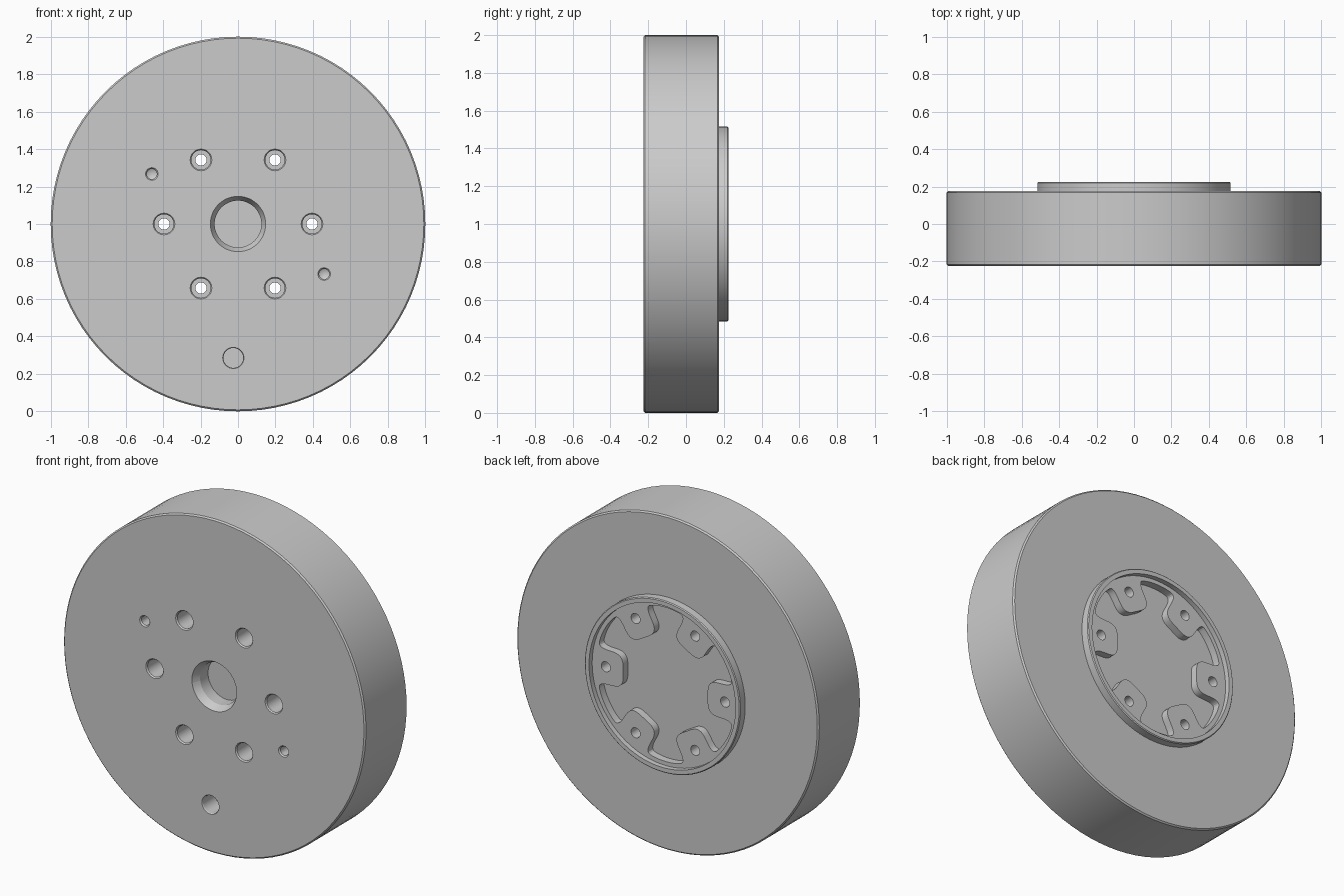
import bpy, bmesh, math
from mathutils import Vector

if "Cube" in bpy.data.objects:
    bpy.data.objects.remove(bpy.data.objects["Cube"])

CZ = 1.0  # height of the wheel axis


def make_object(name, bm):
    bmesh.ops.recalc_face_normals(bm, faces=bm.faces[:])
    mesh = bpy.data.meshes.new(name)
    bm.to_mesh(mesh)
    bm.free()
    ob = bpy.data.objects.new(name, mesh)
    bpy.context.collection.objects.link(ob)
    return ob


def lathe(name, profile, segs, x=0.0, z=CZ):
    """Turn (radius, y) points about an axis along y through (x, z)."""
    bm = bmesh.new()
    rings = []
    for r, y in profile:
        if r == 0:
            rings.append([bm.verts.new((x, y, z))] * segs)
        else:
            rings.append([bm.verts.new((x + r * math.cos(2 * math.pi * i / segs), y,
                                        z + r * math.sin(2 * math.pi * i / segs)))
                          for i in range(segs)])
    for a, b in zip(rings, rings[1:]):
        for i in range(segs):
            j = (i + 1) % segs
            quad = list(dict.fromkeys([a[i], a[j], b[j], b[i]]))
            bm.faces.new(quad)
    for (r, _), ring in ((profile[0], rings[0]), (profile[-1], rings[-1])):
        if r > 0:
            bm.faces.new(ring)
    return make_object(name, bm)


def fillet(points, size, steps=6):
    """Round every corner of a closed 2D outline."""
    out = []
    for i, p in enumerate(points):
        a, b = points[i - 1] - p, points[(i + 1) % len(points)] - p
        s = p + a.normalized() * min(size, a.length * 0.48)
        e = p + b.normalized() * min(size, b.length * 0.48)
        for k in range(steps + 1):
            t = k / steps
            out.append(s * (1 - t) ** 2 + p * 2 * t * (1 - t) + e * t * t)
    return out


def star_pocket(name, y0, y1):
    """Six-lobed pocket leaving a rounded tab at every bolt."""
    pts = []
    for k in range(6):
        a = math.radians(60 * k)
        u = Vector((math.cos(a), math.sin(a)))
        v = Vector((-u.y, u.x))
        pts += [u * 0.445 - v * 0.105, u * 0.28 - v * 0.1,
                u * 0.28 + v * 0.1, u * 0.445 + v * 0.105]
        pts += [Vector((math.cos(a + t), math.sin(a + t))) * 0.462
                for t in map(math.radians, (22, 30, 38))]
    bm = bmesh.new()
    face = bm.faces.new([bm.verts.new((p.x, y0, CZ + p.y)) for p in fillet(pts, 0.065)])
    ext = bmesh.ops.extrude_face_region(bm, geom=[face])["geom"]
    bmesh.ops.translate(bm, vec=(0, y1 - y0, 0),
                        verts=[g for g in ext if isinstance(g, bmesh.types.BMVert)])
    return make_object(name, bm)


# Wheel body with chamfered rim, raised boss and shallow recess inside the lip
F = -0.225
wheel = lathe("wheel_body", [
    (0, F), (0.992, F), (1.0, F + 0.008), (1.0, 0.167), (0.992, 0.175),
    (0.515, 0.175), (0.515, 0.22), (0.51, 0.225), (0.485, 0.225),
    (0.485, 0.195), (0, 0.195)], 96)

# Cutters: centre bore, bolt holes, pin holes, locating hole, back pocket
cutters = [lathe("bore_cutter", [(0.153, F - 0.01), (0.125, F + 0.045),
                                 (0.125, F + 0.12)], 48),
           lathe("locating_hole_cutter", [(0.06, F - 0.005), (0.053, F + 0.006),
                                          (0.053, F + 0.12)], 32, -0.025, 0.285),
           star_pocket("pocket_cutter", 0.15, 0.3)]
for k in range(6):
    a = math.radians(60 * k)
    cutters.append(lathe("bolt_hole_cutter", [
        (0.062, F - 0.005), (0.052, F + 0.008), (0.052, 0.0), (0.03, 0.0), (0.03, 0.3)],
        24, 0.395 * math.cos(a), CZ + 0.395 * math.sin(a)))
for s in (-1, 1):
    cutters.append(lathe("pin_hole_cutter", [
        (0.038, F - 0.005), (0.027, F + 0.008), (0.027, F + 0.12), (0, F + 0.135)],
        24, 0.46 * s, CZ - 0.267 * s))

bpy.context.view_layer.objects.active = wheel
wheel.select_set(True)
for c in cutters:
    c.hide_render = True
    mod = wheel.modifiers.new("cut", 'BOOLEAN')
    mod.operation = 'DIFFERENCE'
    mod.solver = 'EXACT'
    mod.object = c
    bpy.ops.object.modifier_apply(modifier=mod.name)
    bpy.data.objects.remove(c, do_unlink=True)

bpy.ops.object.shade_smooth_by_angle(angle=math.radians(25))
